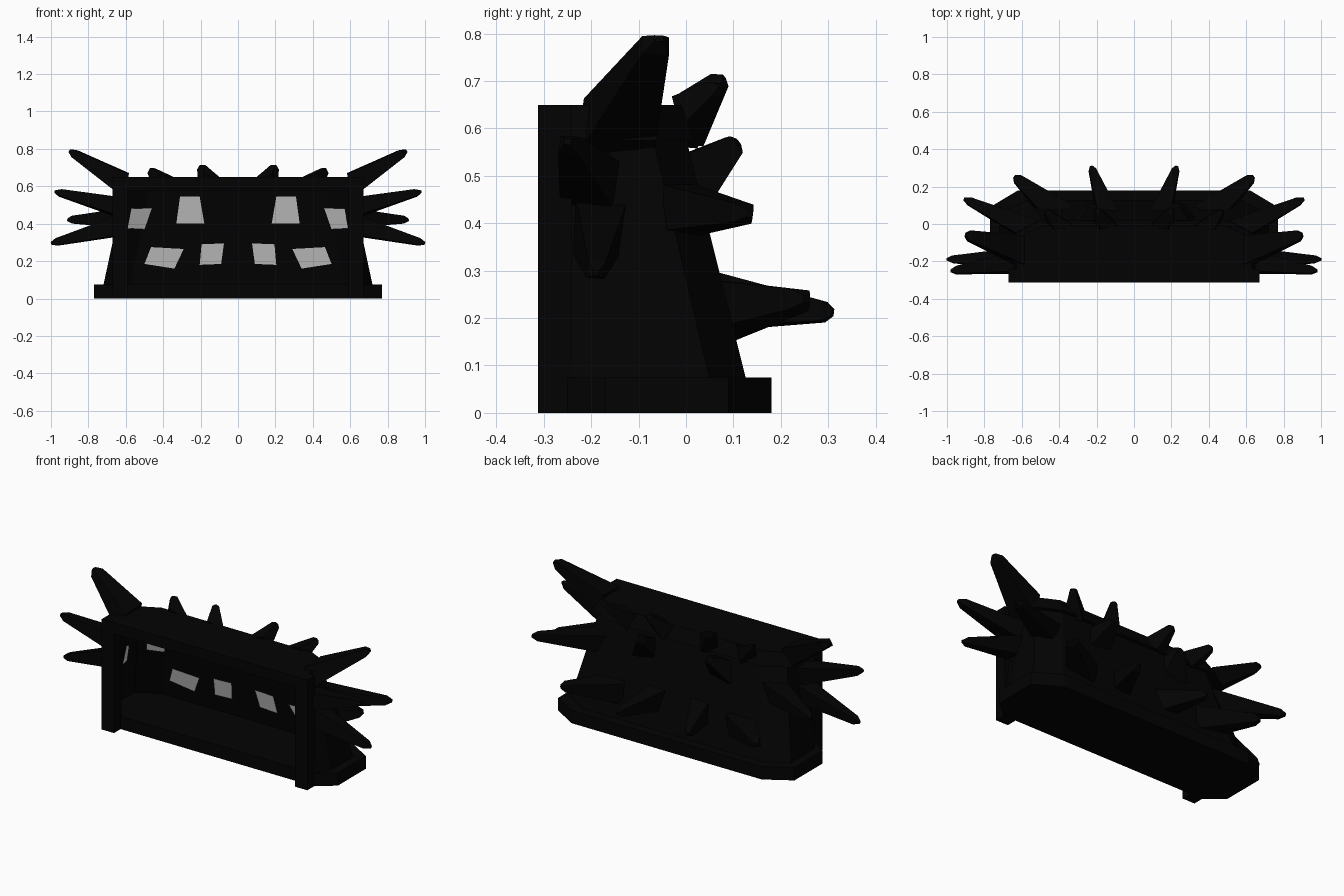
import bpy, bmesh
from mathutils import Vector

if "Cube" in bpy.data.objects:
    bpy.data.objects.remove(bpy.data.objects["Cube"])

black = bpy.data.materials.new("charcoal")
black.diffuse_color = (0.0008, 0.0008, 0.0008, 1)
black.use_nodes = True
black.node_tree.nodes["Principled BSDF"].inputs["Base Color"].default_value = black.diffuse_color


def make(name, bm, mat=black, mirror=False):
    me = bpy.data.meshes.new(name)
    bm.to_mesh(me)
    bm.free()
    ob = bpy.data.objects.new(name, me)
    bpy.context.collection.objects.link(ob)
    if mat:
        me.materials.append(mat)
    if mirror:
        ob.modifiers.new("mirror", 'MIRROR')
    return ob


def loft(name, rings, mirror=False, cut=None):
    """Closed flat-faced solid through rings, optionally trimmed by a plane."""
    bm = bmesh.new()
    rows = [[bm.verts.new(p) for p in r] for r in rings]
    n = len(rows[0])
    for a, b in zip(rows, rows[1:]):
        for i in range(n):
            bm.faces.new((a[i], a[(i + 1) % n], b[(i + 1) % n], b[i]))
    bm.faces.new(rows[0][::-1])
    bm.faces.new(rows[-1])
    bmesh.ops.recalc_face_normals(bm, faces=bm.faces)
    if cut:
        bmesh.ops.bisect_plane(bm, geom=bm.verts[:] + bm.edges[:] + bm.faces[:],
                               plane_co=cut[0], plane_no=cut[1], clear_inner=True)
        bmesh.ops.holes_fill(bm, edges=bm.edges[:], sides=0)
    return make(name, bm, mirror=mirror)


def both(half):
    """Right half outline, front to back, mirrored into a full outline."""
    return half + [(-x, y) for x, y in reversed(half)]


def at(poly, z):
    return [(x, y, z) for x, y in poly]


def box(name, x0, x1, y0, y1, z0, z1, mirror=False):
    poly = [(x0, y0), (x1, y0), (x1, y1), (x0, y1)]
    return loft(name, [at(poly, z0), at(poly, z1)], mirror)


# base plate with all corners cut
base = both([(0.67, -0.25), (0.77, -0.17), (0.77, 0.09), (0.62, 0.18)])
loft("base", [at(base, 0), at(base, 0.075)])

# thin leaning wall, open to the front
Z0, Z1 = 0.07, 0.58
in_lo = [(0.655, -0.25), (0.705, -0.16), (0.705, 0.04), (0.575, 0.112)]
in_hi = [(0.595, -0.25), (0.595, -0.16), (0.595, -0.075), (0.475, -0.015)]
out_lo = [(0.67, -0.25), (0.72, -0.16), (0.72, 0.05), (0.58, 0.127)]
out_hi = [(0.61, -0.25), (0.61, -0.16), (0.61, -0.07), (0.48, 0.0)]
lo = both(out_lo) + both(in_lo)[::-1]
hi = both(out_hi) + both(in_hi)[::-1]
loft("wall", [at(lo, Z0), at(hi, Z1)])

# roof slab
roof_lo = both([(0.65, -0.25), (0.65, -0.06), (0.50, 0.02)])
roof_hi = both([(0.63, -0.25), (0.63, -0.08), (0.49, -0.01)])
loft("roof", [at(roof_lo, 0.575), at(roof_hi, 0.65)])

# front frame
box("frame_post", 0.59, 0.67, -0.312, -0.24, 0, 0.65, mirror=True)
box("frame_lintel", -0.59, 0.59, -0.312, -0.24, 0.585, 0.65)

# trimming planes through the middle of each wall
p_lo, p_hi = Vector((0.578, 0.119, Z0)), Vector((0.478, -0.008, Z1))
s_lo = Vector((0.712, 0.045, Z0))
s_hi = Vector((0.602, -0.073, Z1))
back = (p_lo, Vector((1, 0, 0)).cross(Vector((0, p_lo.y - p_hi.y, Z0 - Z1))).normalized())
corner = (p_lo, (s_lo - p_lo).cross(p_hi - p_lo).normalized())
side = (s_lo, Vector((s_hi - s_lo)).cross(Vector((0, -1, 0))).normalized())
cuts = []
for (co, no), out in ((back, (0, 1, 0)), (corner, (1, 1, 0)), (side, (1, 0, 0))):
    cuts.append((co, no if no.dot(Vector(out)) > 0 else -no))
back, corner, side = cuts


# blunt four-sided spikes: root, tip, half width, half height, trim plane
def spike(name, root, tip, w, h, cut):
    a, b = Vector(root), Vector(tip)
    d = (b - a).normalized()
    across = d.cross(Vector((0, 0, 1))).normalized()
    up = across.cross(d)
    rings = []
    for t, s in ((-0.1, 1.06), (0.92, 0.36), (1, 0.12)):
        c = a.lerp(b, t)
        rings.append([c + across * i * w * s + up * j * h * s
                      for i, j in ((-0.8, -1), (1, -0.85), (0.8, 1), (-1, 0.85))])
    loft(name, rings, True, cut)


spikes = [
    ("spike_top_corner", (0.58, -0.145, 0.60), (0.90, -0.057, 0.79), 0.09, 0.065, side),
    ("spike_side_upper", (0.60, -0.20, 0.48), (0.98, -0.25, 0.572), 0.065, 0.058, side),
    ("spike_side_lower", (0.63, -0.185, 0.39), (1.00, -0.19, 0.295), 0.058, 0.058, side),
    ("spike_corner", (0.55, -0.035, 0.43), (0.91, 0.135, 0.42), 0.065, 0.06, corner),
    ("spike_back_upper", (0.25, 0.0, 0.485), (0.22, 0.11, 0.572), 0.075, 0.065, back),
    ("spike_back_outer", (0.41, 0.06, 0.22), (0.64, 0.255, 0.24), 0.08, 0.065, back),
    ("spike_back_inner", (0.145, 0.06, 0.237), (0.23, 0.31, 0.212), 0.06, 0.065, back),
    ("spike_roof_inner", (0.15, -0.01, 0.61), (0.20, 0.078, 0.71), 0.055, 0.05, back),
    ("spike_roof_outer", (0.39, -0.02, 0.61), (0.47, 0.07, 0.69), 0.055, 0.05, back),
]
for s in spikes:
    spike(*s)


# pale panels lying on the inner wall
def inner(i, z):
    return Vector(in_lo[i]).lerp(Vector(in_hi[i]), (z - Z0) / (Z1 - Z0))


def inner_y(x, z):
    (xs, ys), (xb, yb) = inner(2, z), inner(3, z)
    return yb if x <= xb else yb + (ys - yb) * (x - xb) / (xs - xb)


def panel(name, pts):
    bm = bmesh.new()
    bm.faces.new([bm.verts.new(p) for p in pts])
    make(name, bm, mat=None, mirror=True)


panels = {
    "panel_upper_inner": [(0.18, 0.40), (0.33, 0.40), (0.31, 0.545), (0.205, 0.545)],
    "panel_upper_outer": [(0.50, 0.37), (0.59, 0.375), (0.57, 0.48), (0.46, 0.485)],
    "panel_lower_inner": [(0.09, 0.185), (0.205, 0.18), (0.195, 0.29), (0.075, 0.295)],
    "panel_lower_outer": [(0.34, 0.16), (0.50, 0.185), (0.465, 0.275), (0.29, 0.265)],
}
for name, pts in panels.items():
    panel(name, [(x, inner_y(x, z) - 0.008, z) for x, z in pts])

# side panels behind the posts
panel("panel_side", [(inner(1, z).x - 0.008, y, z) for y, z in
                     ((-0.16, 0.33), (-0.12, 0.34), (-0.13, 0.44), (-0.16, 0.45))])
